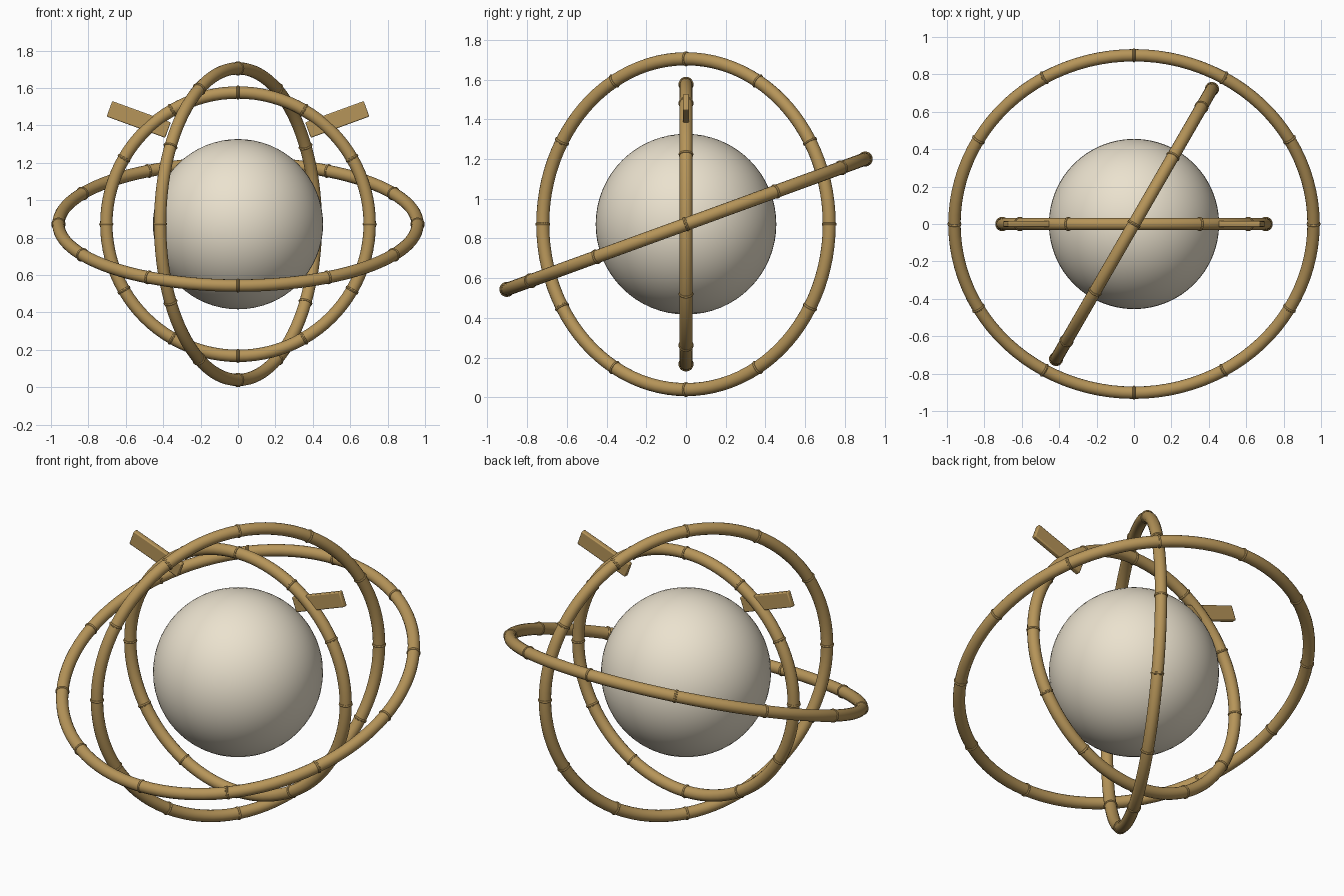
import bpy
from math import radians, pi
from mathutils import Matrix, Vector, Euler

CENTRE = Vector((0, 0, 0.872))
TUBE = 0.033

if "Cube" in bpy.data.objects:
    bpy.data.objects.remove(bpy.data.objects["Cube"], do_unlink=True)


def material(name, rgb):
    mat = bpy.data.materials.new(name)
    mat.use_nodes = True
    mat.diffuse_color = (*rgb, 1)
    mat.node_tree.nodes["Principled BSDF"].inputs["Base Color"].default_value = (*rgb, 1)
    return mat


def finish(name, mat):
    obj = bpy.context.object
    obj.name = name
    obj.data.materials.append(mat)
    bpy.ops.object.shade_smooth_by_angle(angle=radians(40))
    return obj


brass = material("brass", (0.47, 0.30, 0.10))
cream = material("cream", (0.83, 0.76, 0.62))

# Central globe
bpy.ops.mesh.primitive_uv_sphere_add(segments=64, ring_count=32, radius=0.455, location=CENTRE)
finish("globe", cream)


# A ring with twelve raised collars around its tube
def ring(name, radius, tilt, turn):
    rotation = Euler((radians(tilt), 0, radians(turn)))
    bpy.ops.mesh.primitive_torus_add(major_radius=radius, minor_radius=TUBE,
                                     major_segments=96, minor_segments=16,
                                     location=CENTRE, rotation=rotation)
    finish(name, brass)
    frame = Matrix.Translation(CENTRE) @ rotation.to_matrix().to_4x4()
    for i in range(12):
        bpy.ops.mesh.primitive_torus_add(major_radius=0.029, minor_radius=0.009,
                                         major_segments=20, minor_segments=8)
        collar = finish(f"{name}_collar", brass)
        collar.matrix_world = (frame @ Matrix.Rotation(i * pi / 6, 4, "Z")
                               @ Matrix.Translation((radius, 0, 0))
                               @ Matrix.Rotation(pi / 2, 4, "X"))


ring("outer_ring", 0.96, 20, 0)
ring("middle_ring", 0.833, 90, 60)
ring("inner_ring", 0.704, 90, 0)

# Flat plates crossing the inner ring at its upper sides
for side, label in ((1, "left"), (-1, "right")):
    bpy.ops.mesh.primitive_cube_add(size=1, location=(side * 0.531, 0, 1.432),
                                    rotation=(0, radians(-20 * side), 0))
    plate = bpy.context.object
    plate.scale = (0.333, 0.03, 0.088)
    bpy.ops.object.transform_apply(location=False, rotation=False, scale=True)
    bevel = plate.modifiers.new("soft_edges", "BEVEL")
    bevel.width = 0.006
    bevel.segments = 2
    finish(f"{label}_plate", brass)
